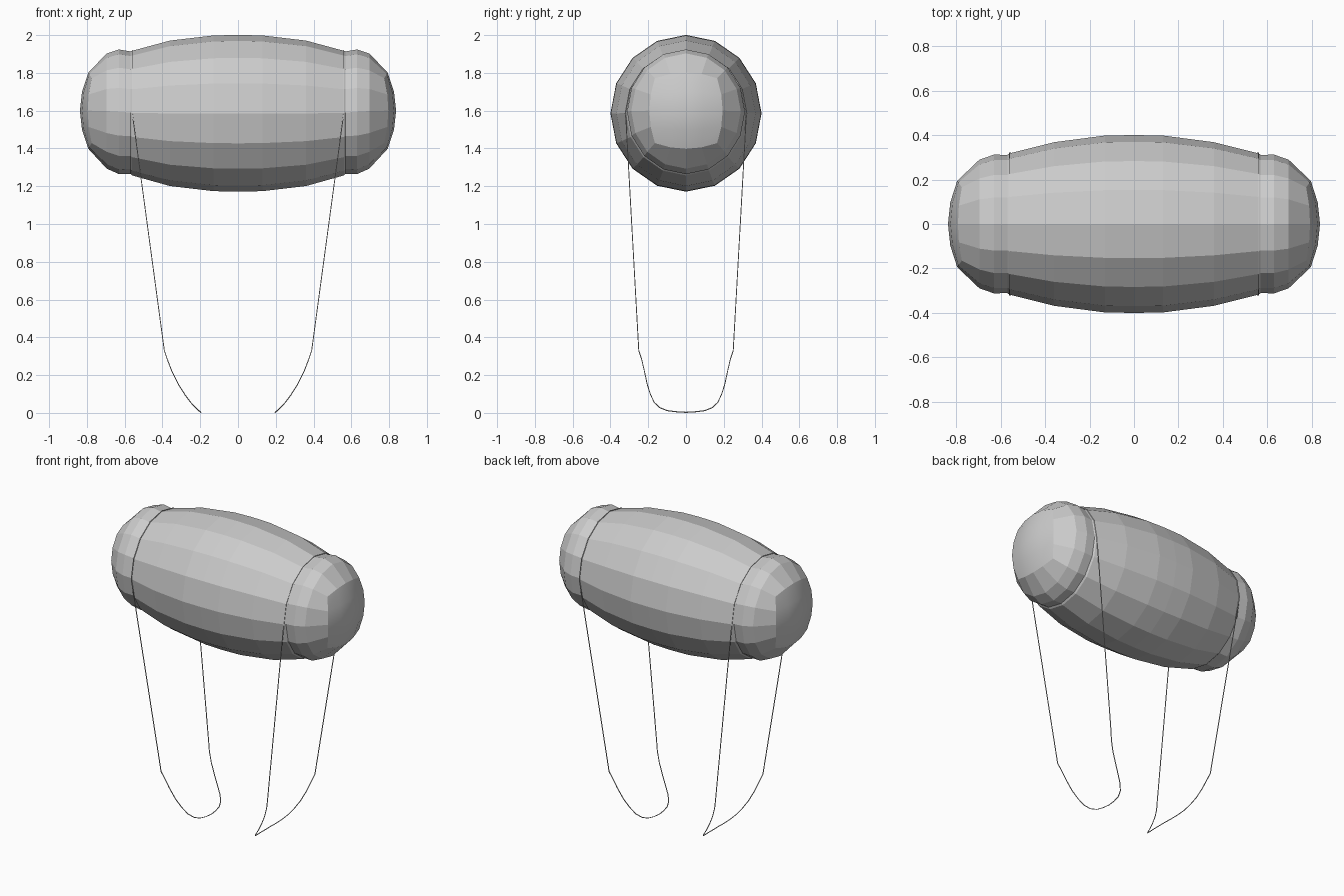
import bpy
import bmesh
from math import sin, cos, pi

if "Cube" in bpy.data.objects:
    bpy.data.objects.remove(bpy.data.objects["Cube"])

SIDES = 16


def make_barrel():
    bm = bmesh.new()
    # x, half width, half height, centre height
    half = [(0.13, 0.398, 0.412, 1.586), (0.36, 0.368, 0.385, 1.586),
            (0.56, 0.318, 0.330, 1.587), (0.57, 0.311, 0.324, 1.590),
            (0.63, 0.312, 0.330, 1.594), (0.695, 0.290, 0.305, 1.598)]
    rows = ([(-x, a, b, c) for x, a, b, c in reversed(half)]
            + [(0, 0.40, 0.415, 1.586)] + half)
    rings = []
    for x, a, b, c in rows:
        rings.append([bm.verts.new((x, a * cos(2 * pi * i / SIDES),
                                    c + b * sin(2 * pi * i / SIDES)))
                      for i in range(SIDES)])

    def bridge(r0, r1):
        for i in range(SIDES):
            j = (i + 1) % SIDES
            bm.faces.new((r0[i], r0[j], r1[j], r1[i]))

    for r0, r1 in zip(rings, rings[1:]):
        bridge(r0, r1)

    # domed end: a rounded-square grid whose border matches the 16 sides
    border = ([(2, v) for v in range(0, 3)] + [(u, 2) for u in range(1, -3, -1)]
              + [(-2, v) for v in range(1, -3, -1)]
              + [(u, -2) for u in range(-1, 3)] + [(2, -1)])
    for side, ring in ((-1, rings[0]), (1, rings[-1])):
        grid = {}
        for u in range(-2, 3):
            for v in range(-2, 3):
                y = 0.097 * u * (1 - 0.0375 * v * v)
                z = 0.101 * v * (1 - 0.0375 * u * u)
                x = 0.837 - 1.1 * (y * y + z * z)
                grid[u, v] = bm.verts.new((side * x, y, 1.6 + z))
        bridge(ring, [grid[k] for k in border])
        for u in range(-2, 2):
            for v in range(-2, 2):
                f = bm.faces.new((grid[u, v], grid[u + 1, v],
                                  grid[u + 1, v + 1], grid[u, v + 1]))
                f.smooth = True
    bmesh.ops.recalc_face_normals(bm, faces=bm.faces)
    me = bpy.data.meshes.new("barrel")
    bm.to_mesh(me)
    bm.free()
    bpy.context.collection.objects.link(bpy.data.objects.new("barrel", me))


def make_strap(name, side):
    # thin closed strap: over the barrel, down both sides, around a low loop
    over = [(0.56, 0.320 * cos(pi * i / 8), 1.587 + 0.332 * sin(pi * i / 8))
            for i in range(9)]
    leg = [(0.39, 0.25, 0.33), (0.375, 0.235, 0.285), (0.35, 0.22, 0.22),
           (0.315, 0.205, 0.15), (0.28, 0.187, 0.095), (0.25, 0.168, 0.055),
           (0.225, 0.14, 0.028), (0.208, 0.10, 0.012), (0.199, 0.05, 0.006)]
    low = [(x, -y, z) for x, y, z in leg] + [(0.196, 0, 0.003)] + leg[::-1]
    pts = over + low
    cu = bpy.data.curves.new(name, 'CURVE')
    cu.dimensions = '3D'
    cu.bevel_depth = 0.003
    cu.bevel_resolution = 0
    sp = cu.splines.new('POLY')
    sp.points.add(len(pts) - 1)
    for p, (x, y, z) in zip(sp.points, pts):
        p.co = (side * x, y, z, 1)
    sp.use_cyclic_u = True
    sp.use_smooth = False
    bpy.context.collection.objects.link(bpy.data.objects.new(name, cu))


make_barrel()
make_strap("left_strap", -1)
make_strap("right_strap", 1)
